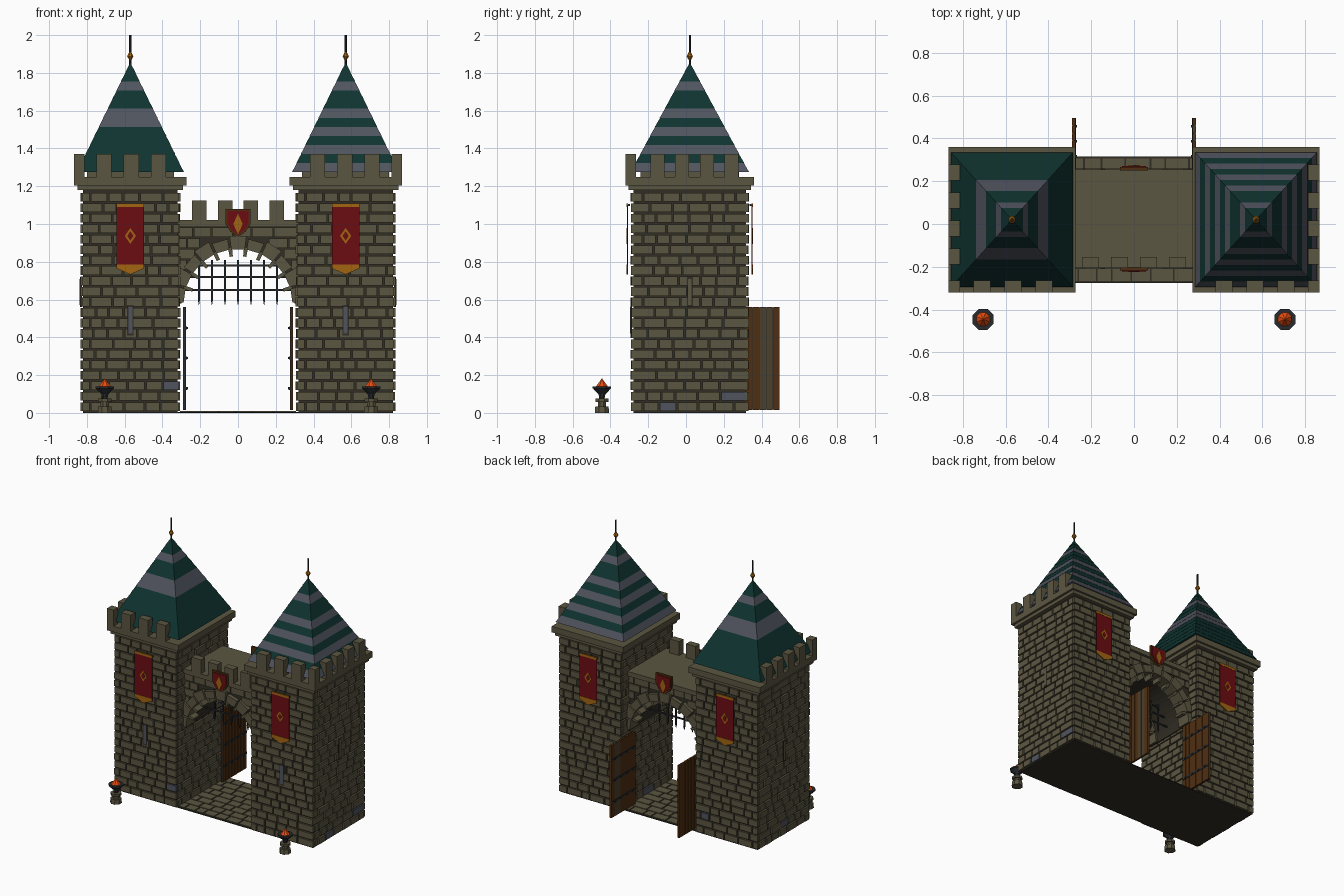
import bpy, bmesh, math, random
from mathutils import Matrix

if "Cube" in bpy.data.objects:
    bpy.data.objects.remove(bpy.data.objects["Cube"], do_unlink=True)
random.seed(4)

COLOURS = {
    "stone": (0.105, 0.092, 0.052), "mortar": (0.030, 0.026, 0.017),
    "green_tile": (0.005, 0.034, 0.030), "slate": (0.080, 0.088, 0.112),
    "red_cloth": (0.150, 0.004, 0.006), "gold": (0.360, 0.130, 0.006),
    "wood": (0.080, 0.028, 0.006), "weathered_wood": (0.070, 0.050, 0.025),
    "iron": (0.020, 0.024, 0.028), "flame": (0.850, 0.080, 0.006)}
MATS, INDEX = [], {}
for name, rgb in COLOURS.items():
    m = bpy.data.materials.new(name)
    m.use_nodes = True
    m.diffuse_color = (*rgb, 1)
    bsdf = m.node_tree.nodes["Principled BSDF"]
    bsdf.inputs["Base Color"].default_value = (*rgb, 1)
    bsdf.inputs["Roughness"].default_value = 0.9
    INDEX[name] = len(MATS)
    MATS.append(m)


class Part:
    """Collects coloured solids into one named mesh object."""
    def __init__(self, name):
        self.name, self.bm = name, bmesh.new()

    def paint(self, verts, mat):
        for f in {f for v in verts for f in v.link_faces}:
            f.material_index = INDEX[mat]

    def box(self, x, y, z, mat):
        size = [abs(b - a) for a, b in (x, y, z)]
        mid = [(a + b) / 2 for a, b in (x, y, z)]
        mtx = Matrix.Translation(mid) @ Matrix.Diagonal((*size, 1))
        self.paint(bmesh.ops.create_cube(self.bm, size=1, matrix=mtx)["verts"], mat)

    def cone(self, c, z0, z1, r0, r1, mat, n=8):
        mtx = Matrix.Translation((*c, (z0 + z1) / 2)) @ Matrix.Rotation(math.pi / n, 4, "Z")
        self.paint(bmesh.ops.create_cone(self.bm, cap_ends=True, segments=n, radius1=r0,
                   radius2=r1, depth=z1 - z0, matrix=mtx)["verts"], mat)

    def frustum(self, c, z0, z1, half0, half1, mat):
        rings = [[self.bm.verts.new((c[0] + i * h[0], c[1] + j * h[1], z))
                  for i, j in ((-1, -1), (1, -1), (1, 1), (-1, 1))]
                 for z, h in ((z0, half0), (z1, half1))]
        self.skin(*rings, mat)

    def prism(self, pts, y0, y1, mat):
        rings = [[self.bm.verts.new((x, y, z)) for x, z in pts] for y in (y0, y1)]
        self.skin(*rings, mat)

    def skin(self, a, b, mat):
        faces = [self.bm.faces.new(a), self.bm.faces.new(b)]
        n = len(a)
        for i in range(n):
            j = (i + 1) % n
            faces.append(self.bm.faces.new((a[i], a[j], b[j], b[i])))
        for f in faces:
            f.material_index = INDEX[mat]

    def finish(self):
        bmesh.ops.recalc_face_normals(self.bm, faces=self.bm.faces)
        me = bpy.data.meshes.new(self.name)
        self.bm.to_mesh(me)
        self.bm.free()
        for m in MATS:
            me.materials.append(m)
        ob = bpy.data.objects.new(self.name, me)
        bpy.context.collection.objects.link(ob)
        return ob


def courses(u0, u1, z0, z1, rows, gap=0.01):
    """Yields random brick rectangles that fill a wall."""
    h = (z1 - z0) / rows
    for r in range(rows):
        u = u0
        while u < u1 - 0.01:
            w = random.uniform(0.065, 0.125) if u > u0 or r % 2 else 0.05
            e = u1 if u1 - u - w < 0.04 else u + w
            yield u + gap / 2, e - gap / 2, z0 + r * h + gap / 2, z0 + (r + 1) * h - gap / 2
            u = e


def diamond(x, z, w, h):
    return [(x - w, z), (x, z - h), (x + w, z), (x, z + h)]


CX, CY, HX, HY = 0.57, 0.02, 0.25, 0.298
for s, side in ((-1, "right"), (1, "left")):
    cx = s * CX
    # Brick tower body
    t = Part(side + "_tower")
    t.box((cx - HX, cx + HX), (CY - HY, CY + HY), (0, 1.19), "mortar")
    out = 0.012
    for d in (-1, 1):
        for axis, half, other in (("y", HX + out, HY), ("x", HY, HX)):
            for a, b, z0, z1 in courses(-half, half, 0.004, 1.17, 21):
                mat = "slate" if z0 < 0.17 and random.random() < 0.09 else "stone"
                o = out + random.uniform(-0.002, 0.003)
                deep = (d * (other - 0.01), d * (other + o))
                if axis == "y":
                    t.box((cx + a, cx + b), [CY + v for v in deep], (z0, z1), mat)
                else:
                    t.box([cx + v for v in deep], (CY + a, CY + b), (z0, z1), mat)
    # Arrow slits
    yf = CY - HY - 0.018
    t.box((cx - 0.018, cx + 0.018), (yf + 0.002, yf + 0.01), (0.41, 0.57), "mortar")
    t.box((cx - 0.011, cx + 0.011), (yf, yf + 0.01), (0.42, 0.56), "slate")
    xo = cx + s * (HX + 0.016)
    t.box((xo - s * 0.01, xo), (CY - 0.016, CY + 0.016), (0.56, 0.72), "mortar")
    t.box((xo - s * 0.01, xo + s * 0.002), (CY - 0.01, CY + 0.01), (0.57, 0.71), "stone")
    t.finish()

    # Cornice and battlements on the front and outer edges
    c = Part(side + "_battlements")
    c.box((cx - 0.28, cx + 0.28), (CY - 0.325, CY + 0.325), (1.18, 1.21), "stone")
    c.box((cx - 0.297, cx + 0.297), (CY - 0.34, CY + 0.34), (1.205, 1.25), "stone")
    c.box((cx - 0.23, cx + 0.23), (CY - 0.26, CY + 0.26), (1.25, 1.29), "stone")
    for i in range(3):
        x = s * (0.42 + 0.145 * i)
        c.box((x - 0.04, x + 0.04), (-0.32, -0.265), (1.25, 1.37), "stone")
    for i in range(5):
        y = -0.32 + 0.131 * i
        c.box((s * 0.867, s * 0.813), (y, y + (0.075 if i else 0.055)), (1.25, 1.37), "stone")
    c.finish()

    # Striped roof of overlapping tile courses
    roof = Part(side + "_roof")
    stripes = (0, 2, 4, 6, 9) if s > 0 else (5, 6, 9)
    n, z0, height = 12, 1.275, 0.575
    for i in range(n):
        f0, f1 = 1 - i / n, 1 - (i + 1) / n
        lip = 0.004
        roof.frustum((cx, CY), z0 + height * i / n, z0 + height * (i + 1) / n,
                     (0.28 * f0 + lip, 0.31 * f0 + lip), (0.28 * f1 + 0.002, 0.31 * f1 + 0.002),
                     "slate" if i in stripes else "green_tile")
    roof.finish()

    # Finial
    f = Part(side + "_finial")
    f.cone((cx, CY), 1.83, 2.0, 0.006, 0.006, "iron", 6)
    f.cone((cx, CY), 1.868, 1.888, 0.006, 0.018, "gold")
    f.cone((cx, CY), 1.888, 1.91, 0.018, 0.006, "gold")
    f.finish()

    # Banners on the front and back
    for d, label in ((-1, "front"), (1, "back")):
        b = Part(side + "_" + label + "_banner")
        y = CY + d * 0.328
        lay = lambda k: (y, y + d * (0.004 + 0.002 * k))
        w = 0.073
        b.box((cx - w, cx + w), lay(0), (0.77, 1.1), "red_cloth")
        b.box((cx - w, cx + w), lay(1), (1.09, 1.108), "gold")
        b.prism([(cx - w, 0.785), (cx - w, 0.765), (cx, 0.733), (cx + w, 0.765),
                 (cx + w, 0.785)], *lay(1), "gold")
        b.prism(diamond(cx, 0.937, 0.03, 0.042), *lay(1), "gold")
        b.prism(diamond(cx, 0.937, 0.016, 0.024), *lay(2), "red_cloth")
        b.box((cx - w, cx + w), (y, y - d * 0.012), (1.095, 1.105), "iron")
        b.finish()

    # Open door leaf with planks, iron bands and studs
    door = Part(side + "_door")
    dx = s * 0.282
    planks = 8
    for i in range(planks):
        y = 0.21 + 0.036 * i
        mat = "weathered_wood" if s > 0 and i in (5, 6) else "wood"
        door.box((dx - 0.008, dx + 0.008), (y, y + 0.033), (0.015, 0.56), mat)
    door.box((dx - 0.005, dx + 0.005), (0.21, 0.495), (0.017, 0.558), "iron")
    for z in (0.13, 0.29, 0.45):
        door.box((dx, dx - s * 0.011), (0.21, 0.495), (z - 0.008, z + 0.008), "iron")
        for i in range(4):
            y = 0.246 + 0.07 * i
            door.box((dx, dx - s * 0.016), (y - 0.006, y + 0.006), (z - 0.006, z + 0.006), "iron")
    door.finish()

    # Brazier on a stone pedestal
    br = Part(side + "_brazier")
    p = (s * 0.705, -0.445)
    for z0, z1, r0, r1, mat in ((0, 0.035, 0.041, 0.038, "stone"), (0.035, 0.058, 0.024, 0.024, "stone"),
                                (0.058, 0.075, 0.038, 0.038, "stone"), (0.075, 0.1, 0.015, 0.02, "iron"),
                                (0.1, 0.128, 0.022, 0.05, "iron"), (0.128, 0.14, 0.053, 0.053, "iron"),
                                (0.14, 0.182, 0.034, 0.001, "flame")):
        br.cone(p, z0, z1, r0, r1, mat)
    br.finish()

# Gatehouse wall with a round arch
AZ, R = 0.58, 0.3
polar = lambda r, a: (r * math.cos(a), AZ + r * math.sin(a))
g = Part("gate_wall")
arc = [polar(R, math.pi * i / 24) for i in range(25)]
g.prism(arc + [(-0.325, AZ), (-0.325, 1.0), (0.325, 1.0), (0.325, AZ)], -0.18, 0.23, "mortar")
for y0, y1 in ((-0.19, -0.175), (0.225, 0.24)):
    for a, b, z0, z1 in courses(-0.32, 0.32, 0.64, 0.985, 6, 0.007):
        near = 0 if a * b < 0 else min(abs(a), abs(b))
        if math.hypot(near, z0 - AZ) > 0.325:
            g.box((a, b), (y0, y1), (z0, z1), "stone")
g.box((-0.32, 0.32), (-0.205, 0.255), (0.985, 1.02), "stone")
for x in (-0.205, -0.068, 0.068, 0.205):
    g.box((x - 0.039, x + 0.039), (-0.205, -0.155), (1.02, 1.125), "stone")
g.finish()

# Arch stones, with narrow teeth at the joints
v = Part("arch_stones")
count = 11
for i in range(count):
    a0, a1 = math.pi * (i + 0.06) / count, math.pi * (i + 0.94) / count
    r1 = 0.36 if i % 2 else 0.345
    for y in ((-0.21, -0.1), (0.15, 0.26)):
        v.prism([polar(0.288, a0), polar(r1, a0), polar(r1, a1), polar(0.288, a1)], *y, "stone")
        if i and i != count:
            m = math.pi * i / count
            v.prism([polar(0.25, m - 0.035), polar(0.3, m - 0.035), polar(0.3, m + 0.035),
                     polar(0.25, m + 0.035)], y[0] + 0.02, y[1] - 0.02, "stone")
v.finish()

# Raised portcullis
pc = Part("portcullis")
for i in range(-3, 4):
    x = i * 0.069
    pc.box((x - 0.005, x + 0.005), (0.015, 0.025), (0.6, 0.81), "iron")
    pc.cone((x, 0.02), 0.57, 0.6, 0.001, 0.008, "iron", 4)
for z in (0.65, 0.72, 0.78):
    w = 0.29 if z < 0.75 else 0.21
    pc.box((-w, w), (0.016, 0.024), (z - 0.005, z + 0.005), "iron")
pc.finish()

# Shields on both faces of the gate
for d, label in ((-1, "front"), (1, "back")):
    sh = Part(label + "_shield")
    y = -0.2 if d < 0 else 0.25
    for k, depth, mat in ((1, 0.016, "wood"), (0.84, 0.021, "red_cloth")):
        pts = [(-0.066, 0.07), (-0.066, -0.01), (-0.04, -0.05), (0, -0.08),
               (0.04, -0.05), (0.066, -0.01), (0.066, 0.07)]
        sh.prism([(x * k, 1.01 + z * k) for x, z in pts], y, y + d * depth, mat)
    sh.prism(diamond(0, 1.0, 0.025, 0.055), y, y + d * 0.025, "gold")
    sh.finish()

# Paved road through the gate
road = Part("road")
road.box((-0.325, 0.325), (-0.275, 0.315), (0, 0.006), "mortar")
for a, b, y0, y1 in courses(-0.31, 0.31, -0.27, 0.31, 8, 0.008):
    road.box((a, b), (y0, y1), (0.002, 0.011), "stone")
road.finish()
